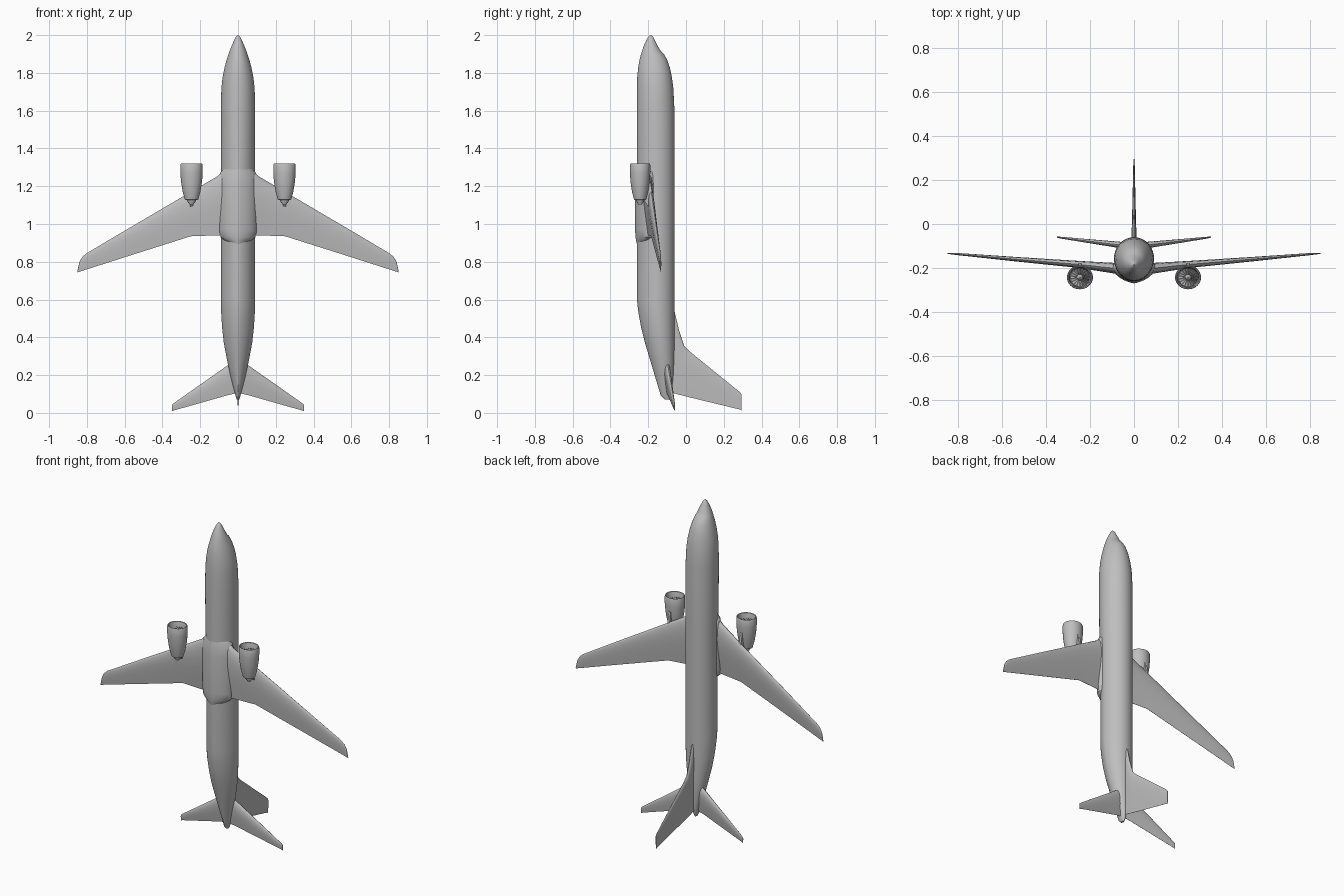
import bpy, bmesh
from math import sin, cos, pi, radians

if "Cube" in bpy.data.objects:
    bpy.data.objects.remove(bpy.data.objects["Cube"])

GREY = (0.52, 0.52, 0.52, 1)
paint = bpy.data.materials.new("plain grey")
paint.use_nodes = True
paint.diffuse_color = GREY
bsdf = next(n for n in paint.node_tree.nodes if n.type == "BSDF_PRINCIPLED")
bsdf.inputs["Base Color"].default_value = GREY


def finish(bm, name, angle=35):
    bmesh.ops.recalc_face_normals(bm, faces=bm.faces)
    mesh = bpy.data.meshes.new(name)
    bm.to_mesh(mesh)
    bm.free()
    mesh.materials.append(paint)
    ob = bpy.data.objects.new(name, mesh)
    bpy.context.collection.objects.link(ob)
    bpy.ops.object.select_all(action="DESELECT")
    ob.select_set(True)
    bpy.context.view_layer.objects.active = ob
    bpy.ops.object.shade_smooth_by_angle(angle=radians(angle))
    return ob


def add_loft(bm, rings, caps=True):
    """Skin a list of equal closed rings of points."""
    loops = [[bm.verts.new(p) for p in ring] for ring in rings]
    n = len(loops[0])
    for a, b in zip(loops, loops[1:]):
        for i in range(n):
            j = (i + 1) % n
            bm.faces.new((a[i], a[j], b[j], b[i]))
    if caps:
        bm.faces.new(loops[0])
        bm.faces.new(loops[-1])


def hull_ring(z, w, belly, back, keel, n=40):
    """Round back, belly drawn towards a keel line."""
    mid = back + (belly - back) * 0.48
    ring = []
    for i in range(n):
        a = 2 * pi * i / n
        x, y = cos(a), sin(a)
        if y < 0:
            s = abs(((a - pi) / (pi / 2)) - 1)   # 0 at the keel, 1 at the side
            x = (1 - keel) * x + keel * (s if x > 0 else -s)
            y = (1 - keel) * y - keel * (1 - s)
            ring.append((w * x, mid + y * (mid - belly), z))
        else:
            ring.append((w * x, mid + y * (back - mid), z))
    return ring


def hull(name, stations):
    bm = bmesh.new()
    add_loft(bm, [hull_ring(*s) for s in stations])
    return finish(bm, name)


# Fuselage: height, half width, belly, back, keel sharpness
hull("fuselage", [
    (2.0, .003, -.190, -.184, 0), (1.99, .012, -.201, -.174, 0),
    (1.97, .022, -.212, -.163, 0), (1.94, .035, -.225, -.148, 0),
    (1.915, .045, -.233, -.133, 0), (1.90, .050, -.238, -.117, 0),
    (1.87, .060, -.246, -.100, 0), (1.83, .071, -.253, -.086, 0),
    (1.78, .081, -.258, -.075, 0), (1.72, .088, -.260, -.067, 0),
    (1.62, .091, -.260, -.062, 0), (1.35, .091, -.260, -.060, .05),
    (1.20, .091, -.260, -.060, .25), (.60, .091, -.260, -.060, .25),
    (.53, .089, -.252, -.060, .25), (.45, .084, -.237, -.060, .25),
    (.37, .075, -.217, -.060, .25), (.28, .058, -.190, -.063, .25),
    (.20, .041, -.166, -.067, .25), (.13, .023, -.145, -.073, .25),
    (.09, .013, -.133, -.078, .2), (.07, .006, -.112, -.088, 0)])

# Wing box fairing under the belly
hull("belly_fairing", [
    (1.31, .06, -.255, -.15, .3), (1.27, .095, -.265, -.14, .35),
    (1.20, .100, -.270, -.14, .35), (.97, .100, -.270, -.14, .35),
    (.93, .092, -.267, -.15, .35), (.905, .060, -.263, -.16, .35),
    (.88, .015, -.257, -.18, .3)])

# Chord fraction and half thickness of a wing section
FOIL = [(0, 0), (.02, .4), (.08, .75), (.2, .97), (.35, 1), (.55, .8), (.78, .42), (1, .04)]


def blade(name, stations, place):
    """Loft of sections: span, leading z, trailing z, offset, half thickness."""
    bm = bmesh.new()
    rings = []
    for span, lead, trail, off, thick in stations:
        pts = [(f, t) for f, t in FOIL] + [(f, -t) for f, t in reversed(FOIL[1:])]
        rings.append([place(span, off + t * thick, lead + (trail - lead) * f) for f, t in pts])
    add_loft(bm, rings)
    return finish(bm, name, 40)


WING = [(.0, 1.31, .94, -.205, .026), (.07, 1.29, .94, -.203, .026),
        (.11, 1.252, .94, -.199, .023), (.25, 1.17, .935, -.184, .016),
        (.55, .994, .84, -.159, .010), (.80, .846, .760, -.137, .005),
        (.825, .825, .752, -.135, .004), (.84, .797, .747, -.134, .003),
        (.85, .752, .744, -.133, .001)]
STABILISER = [(.0, .285, .105, -.102, .016), (.05, .255, .095, -.097, .015),
              (.335, .055, .014, -.062, .004), (.35, .043, .008, -.060, .002)]
FIN = [(-.09, .56, .11, 0, .012), (-.06, .535, .103, 0, .011),
       (-.035, .43, .096, 0, .011), (-.01, .355, .090, 0, .010),
       (.02, .325, .082, 0, .009), (.285, .110, .018, 0, .003),
       (.295, .098, .012, 0, .002)]

blade("tail_fin", FIN, lambda s, t, z: (t, s, z))


def spin(bm, profile, cx, cy, n=32, caps=True):
    """Slightly oval turned shape from radius and height pairs."""
    add_loft(bm, [[(cx + 1.04 * r * cos(2 * pi * i / n), cy + .95 * r * sin(2 * pi * i / n), z)
                   for i in range(n)] for r, z in profile], caps)


for side, label in ((1, "left"), (-1, "right")):
    blade(label + "_wing", WING, lambda s, t, z: (side * s, t, z))
    blade(label + "_stabiliser", STABILISER, lambda s, t, z: (side * s, t, z))

    ex, ey = side * .246, -.243
    # Nacelle with an open intake, and the exhaust core behind it
    bm = bmesh.new()
    spin(bm, [(.044, 1.27), (.046, 1.30), (.050, 1.318), (.054, 1.320), (.057, 1.312),
              (.057, 1.27), (.053, 1.22), (.045, 1.17), (.034, 1.13), (.029, 1.128)], ex, ey)
    finish(bm, label + "_nacelle")
    bm = bmesh.new()
    spin(bm, [(.024, 1.14), (.022, 1.122), (.017, 1.112), (.014, 1.112), (.011, 1.104)], ex, ey)
    finish(bm, label + "_exhaust")

    # Fan: spinner and twisted blades
    bm = bmesh.new()
    spin(bm, [(.015, 1.268), (.014, 1.285), (.009, 1.297), (.002, 1.302)], ex, ey, 16)
    for k in range(18):
        a = 2 * pi * k / 18
        quad = []
        for r, da, z in ((.012, -.12, 1.274), (.044, -.12, 1.274), (.044, .16, 1.290), (.012, .16, 1.286)):
            quad.append(bm.verts.new((ex + r * cos(a + da), ey + .95 * r * sin(a + da), z)))
        bm.faces.new(quad)
    finish(bm, label + "_fan")

    # Pylon joining the nacelle to the wing
    bm = bmesh.new()
    outline = [(-.215, 1.255), (-.190, 1.235), (-.178, 1.165), (-.182, 1.07), (-.205, 1.10), (-.225, 1.13)]
    add_loft(bm, [[(ex + dx, y, z) for y, z in outline] for dx in (-.007, .007)])
    finish(bm, label + "_pylon")
